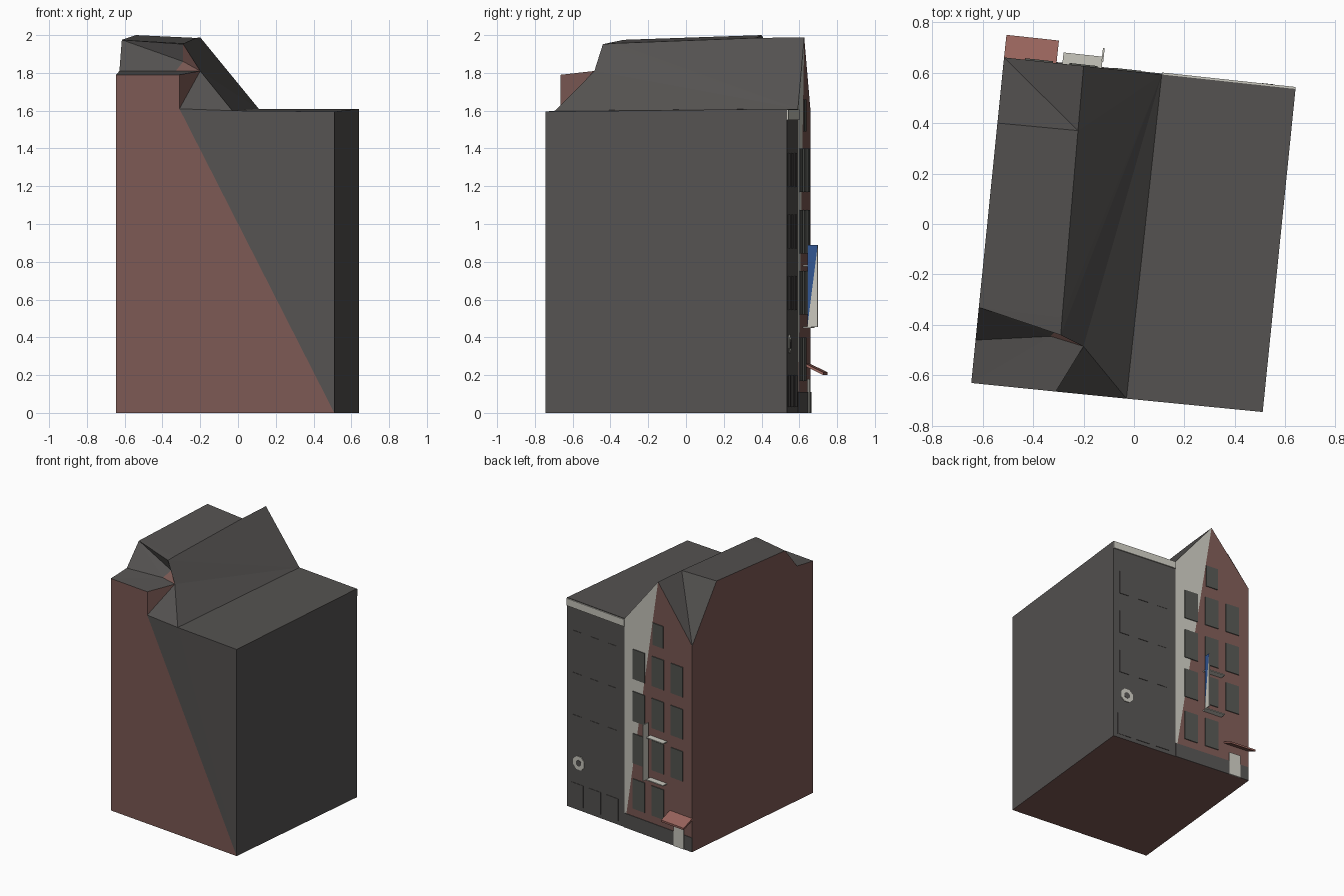
import bpy, bmesh, math
from mathutils import Vector

if "Cube" in bpy.data.objects:
    bpy.data.objects.remove(bpy.data.objects["Cube"])


def material(name, rgb):
    m = bpy.data.materials.new(name)
    m.use_nodes = True
    m.diffuse_color = (*rgb, 1)
    m.node_tree.nodes["Principled BSDF"].inputs["Base Color"].default_value = (*rgb, 1)
    return m


GRAY = material("slate gray", (0.09, 0.085, 0.082))
BRICK = material("brick red", (0.2, 0.1, 0.088))
WHITE = material("off white", (0.58, 0.57, 0.51))
GLASS = material("window gray", (0.088, 0.092, 0.082))
BLUE = material("sign blue", (0.03, 0.09, 0.28))
AWNING = material("awning red", (0.31, 0.125, 0.105))


def build(name, points, faces, mats):
    """Mesh from named points; each face is (material index, point names)."""
    bm = bmesh.new()
    verts = {k: bm.verts.new(p) for k, p in points.items()}
    for index, names in faces:
        f = bm.faces.new([verts[n] for n in names.split()])
        f.material_index = index
    bmesh.ops.recalc_face_normals(bm, faces=bm.faces)
    bmesh.ops.triangulate(bm, faces=[f for f in bm.faces if len(f.verts) > 3])
    mesh = bpy.data.meshes.new(name)
    bm.to_mesh(mesh)
    bm.free()
    for m in mats:
        mesh.materials.append(m)
    obj = bpy.data.objects.new(name, mesh)
    bpy.context.collection.objects.link(obj)
    return obj


# Street facade frame: f runs along the wall, out is the distance from it
LEFT, RIGHT = Vector((-0.515, 0.66, 0)), Vector((0.64, 0.535, 0))
ALONG = RIGHT - LEFT
OUT = Vector((-ALONG.y, ALONG.x, 0)).normalized()
STEP = 0.541


def wall(f, z, out=0):
    return LEFT + ALONG * f + OUT * out + Vector((0, 0, z))


BOX = ["a b c d", "e f g h", "a b f e", "b c g f", "c d h g", "d a e h"]


def slab(name, mat, f0, f1, z0, z1, out=0.006, drop=0):
    """Box on the facade; drop lowers its outer edge."""
    corners = [(f0, z0), (f1, z0), (f1, z1), (f0, z1)]
    pts = {k: wall(f, z, -0.003) for k, (f, z) in zip("abcd", corners)}
    pts.update({k: wall(f, z - drop, out) for k, (f, z) in zip("efgh", corners)})
    return build(name, pts, [(0, n) for n in BOX], [mat])


# Building shell: brick house with broken roof beside a flat roofed gray house
shell = dict(
    A0=(-0.645, -0.63, 0), B0=(0.51, -0.745, 0), C0=wall(1, 0), D0=wall(0, 0), K0=wall(STEP, 0),
    A1=(-0.645, -0.63, 1.79), B1=(0.51, -0.745, 1.595), C1=wall(1, 1.61), D1=wall(0, 1.59),
    V0=(-0.03, -0.692, 1.6), V1=wall(STEP, 1.61), peak=wall(0.273, 1.988),
    P=(-0.31, -0.664, 1.61), Q=(-0.31, -0.664, 1.79), E=(-0.2, -0.485, 1.81),
    F=(-0.29, -0.44, 1.952), F0=(-0.285, -0.37, 1.957), J=(-0.29, -0.4, 1.86),
    H=(-0.33, -0.445, 1.81), H0=(-0.628, -0.46, 1.81),
    W0=(-0.615, -0.33, 1.975), W1=(-0.541, 0.4, 2), T1=(-0.222, 0.37, 1.985))
gray = ["B0 B1 V0 P", "B0 C0 C1 B1", "K0 V1 C1 C0", "V0 B1 C1 V1",
        "V1 peak T1", "V1 T1 F0", "V1 F0 F", "V1 F E", "V1 E V0",
        "W0 F0 T1 W1", "W1 T1 D1", "T1 peak D1", "W0 F0 F", "W0 F J",
        "W0 J H H0", "H0 H E Q A1", "P E V0"]
brick = ["A0 D0 K0 C0 B0", "A0 B0 P Q A1", "A0 A1 H0 W0 W1 D1 D0",
         "D0 D1 peak K0", "F E J", "J E H", "P Q E"]
build("building_shell", shell,
      [(0, n) for n in gray] + [(1, n) for n in brick] + [(2, "K0 peak V1")],
      [GRAY, BRICK, WHITE])

# Plinth and cornice
slab("brick_house_plinth", GRAY, 0, STEP, 0, 0.11, 0.004)
slab("gray_house_cornice", WHITE, STEP, 1, 1.55, 1.605, 0.008)

# Windows of the brick house
ROWS = [0.285, 0.635, 0.96, 1.285]
for c, f in enumerate((0.12, 0.272, 0.424)):
    for r, z in enumerate(ROWS):
        if c or r:
            slab(f"brick_house_window_{c}_{r}", GLASS, f - 0.048, f + 0.048, z - 0.115, z + 0.115)
slab("attic_window", GLASS, 0.23, 0.314, 1.49, 1.66)

# Windows of the gray house
for c, f in enumerate((0.64, 0.78, 0.92)):
    for r, z in enumerate(ROWS[1:]):
        slab(f"gray_house_window_{c}_{r}", GRAY, f - 0.035, f + 0.035, z - 0.09, z + 0.09, 0.003)
    slab(f"shop_window_{c}", GRAY, f - 0.05, f + 0.05, 0.03, 0.2, 0.003)

# Entrance
slab("front_door", WHITE, 0.064, 0.144, 0, 0.18, 0.008)
slab("door_awning", AWNING, 0, 0.18, 0.245, 0.26, 0.09, 0.045)

# Hanging sign with its two brackets
for name, z in (("lower_bracket", 0.45), ("upper_bracket", 0.775)):
    slab(name, WHITE, 0.2, 0.335, z, z + 0.008, 0.045)
s0, s1, low, high = 0.332, 0.338, 0.455, 0.89
sign = {}
for tag, f in (("n", s0), ("p", s1)):
    for i, (z, o) in enumerate(((low, 0.025), (low, 0.08), (high, 0.08), (high, 0.025))):
        sign[f"{tag}{i}"] = wall(f, z, o)
edges = [(0, f"n{i} n{(i + 1) % 4} p{(i + 1) % 4} p{i}") for i in range(4)]
build("hanging_sign", sign,
      edges + [(0, "n0 n1 n2 n3"), (0, "p0 p1 p2"), (1, "p0 p2 p3")], [WHITE, BLUE])


# Round badge on the gray house
def badge(name, mat, radius, out):
    n = 8
    pts = {}
    for tag, o in (("i", -0.002), ("o", out)):
        for k in range(n):
            a = math.tau * (k + 0.5) / n
            f = 0.904 + radius * math.cos(a) / ALONG.length
            pts[f"{tag}{k}"] = wall(f, 0.365 + radius * math.sin(a), o)
    faces = [(0, f"i{k} i{(k + 1) % n} o{(k + 1) % n} o{k}") for k in range(n)]
    faces += [(0, " ".join(f"{t}{k}" for k in range(n))) for t in "io"]
    build(name, pts, faces, [mat])


badge("badge_disc", WHITE, 0.055, 0.006)
badge("badge_centre", GRAY, 0.025, 0.009)
